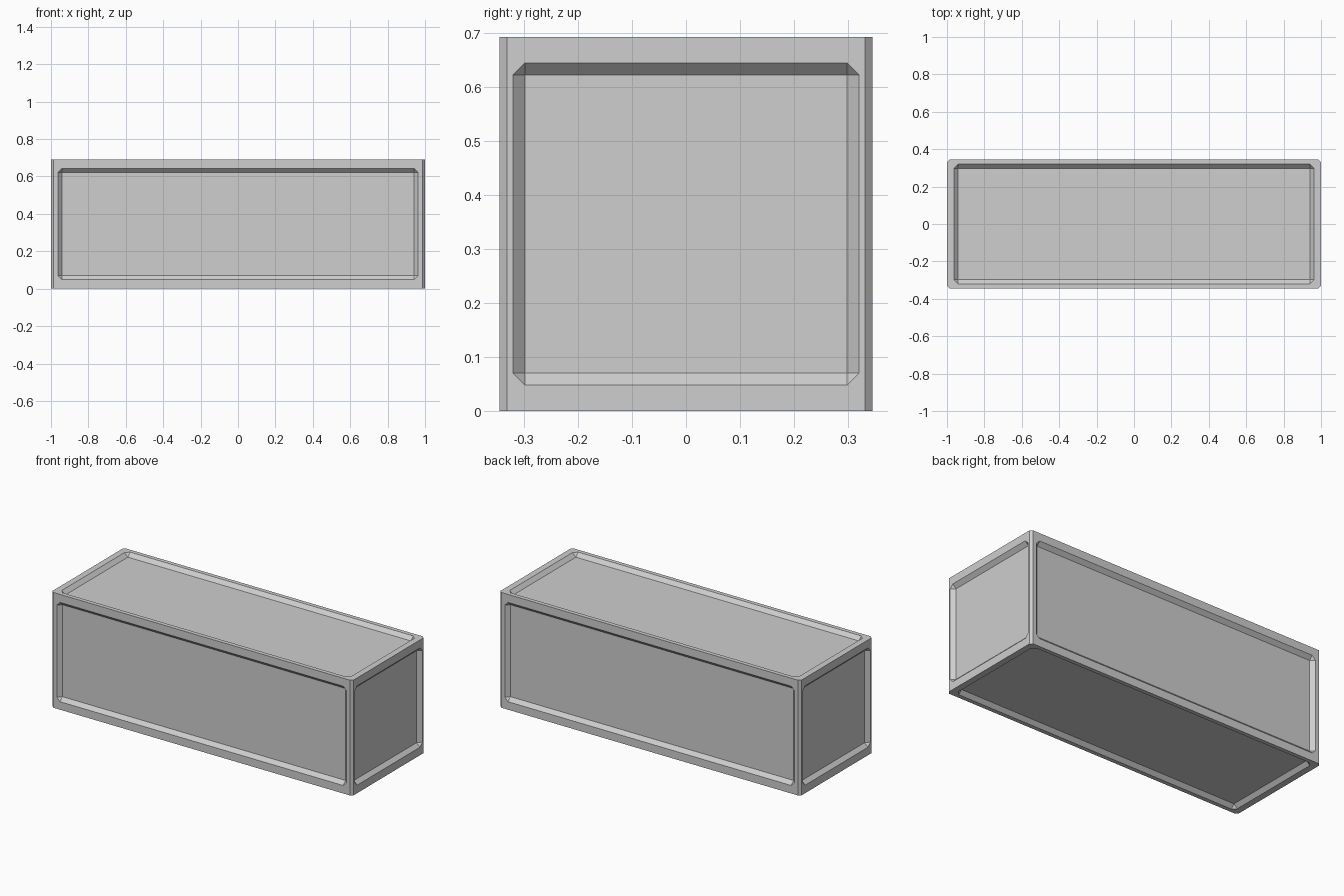
import bpy
import bmesh
from mathutils import Vector

default = bpy.data.objects.get("Cube")
if default:
    bpy.data.objects.remove(default, do_unlink=True)

HALF = Vector((1.0, 0.345, 0.346))      # half size of the box
PANEL = Vector((0.962, 0.32, 0.298))    # half size of each recess opening
SLOPE = 0.022                           # width and depth of the sloped walls
CHAMFER = 0.014                         # cut on the upright edges

grey = bpy.data.materials.new("light_grey")
grey.use_nodes = True
colour = (0.62, 0.62, 0.62, 1)
grey.diffuse_color = colour
grey.node_tree.nodes["Principled BSDF"].inputs["Base Color"].default_value = colour

bm = bmesh.new()

# Solid box with chamfered upright edges
bmesh.ops.create_cube(bm, size=2)
bmesh.ops.scale(bm, vec=HALF, verts=bm.verts)
upright = [e for e in bm.edges if abs(e.verts[0].co.z - e.verts[1].co.z) > HALF.z]
bmesh.ops.bevel(bm, geom=upright, offset=CHAMFER, segments=1, affect='EDGES')
bm.normal_update()


def recess(face):
    """Replace a flat face by a frame around a sunken, sloped panel."""
    axis = max(range(3), key=lambda i: abs(face.normal[i]))
    sign = 1 if face.normal[axis] > 0 else -1
    u, v = (axis + 1) % 3, (axis + 2) % 3
    border = list(face.edges)
    bmesh.ops.delete(bm, geom=[face], context='FACES_ONLY')

    def point(a, b, depth):
        co = Vector()
        co[axis] = sign * (HALF[axis] - depth)
        co[u], co[v] = a, b
        return bm.verts.new(co)

    # Panel corner plus the two rim points that cut off the opening's corner
    floor, rim = [], []
    for su, sv in ((-1, -1), (1, -1), (1, 1), (-1, 1)):
        # The uprights of the opening sit closer in on the top and bottom
        a, b = su * PANEL[u], sv * PANEL[v]
        ia, ib = a - su * SLOPE, b - sv * SLOPE
        floor.append(point(ia, ib, SLOPE))
        pair = [point(a, ib, 0), point(ia, b, 0)]
        rim.append(pair if su == sv else pair[::-1])

    bm.faces.new(floor)
    for i in range(4):
        j = (i + 1) % 4
        bm.faces.new((floor[i], rim[i][0], rim[i][1]))
        bm.faces.new((floor[i], rim[i][1], rim[j][0], floor[j]))

    # Flat frame between the box edges and the opening
    loop = [vert for pair in rim for vert in pair]
    inner = [bm.edges.get((loop[i], loop[(i + 1) % 8])) for i in range(8)]
    bmesh.ops.triangle_fill(bm, edges=border + inner, use_beauty=True)


# One recess on each of the six main sides
for side in [f for f in bm.faces if max(abs(c) for c in f.normal) > 0.99]:
    recess(side)

bmesh.ops.recalc_face_normals(bm, faces=bm.faces)
bmesh.ops.translate(bm, vec=(0, 0, HALF.z), verts=bm.verts)

mesh = bpy.data.meshes.new("panelled_box")
bm.to_mesh(mesh)
bm.free()
mesh.materials.append(grey)
box = bpy.data.objects.new("panelled_box", mesh)
bpy.context.collection.objects.link(box)
